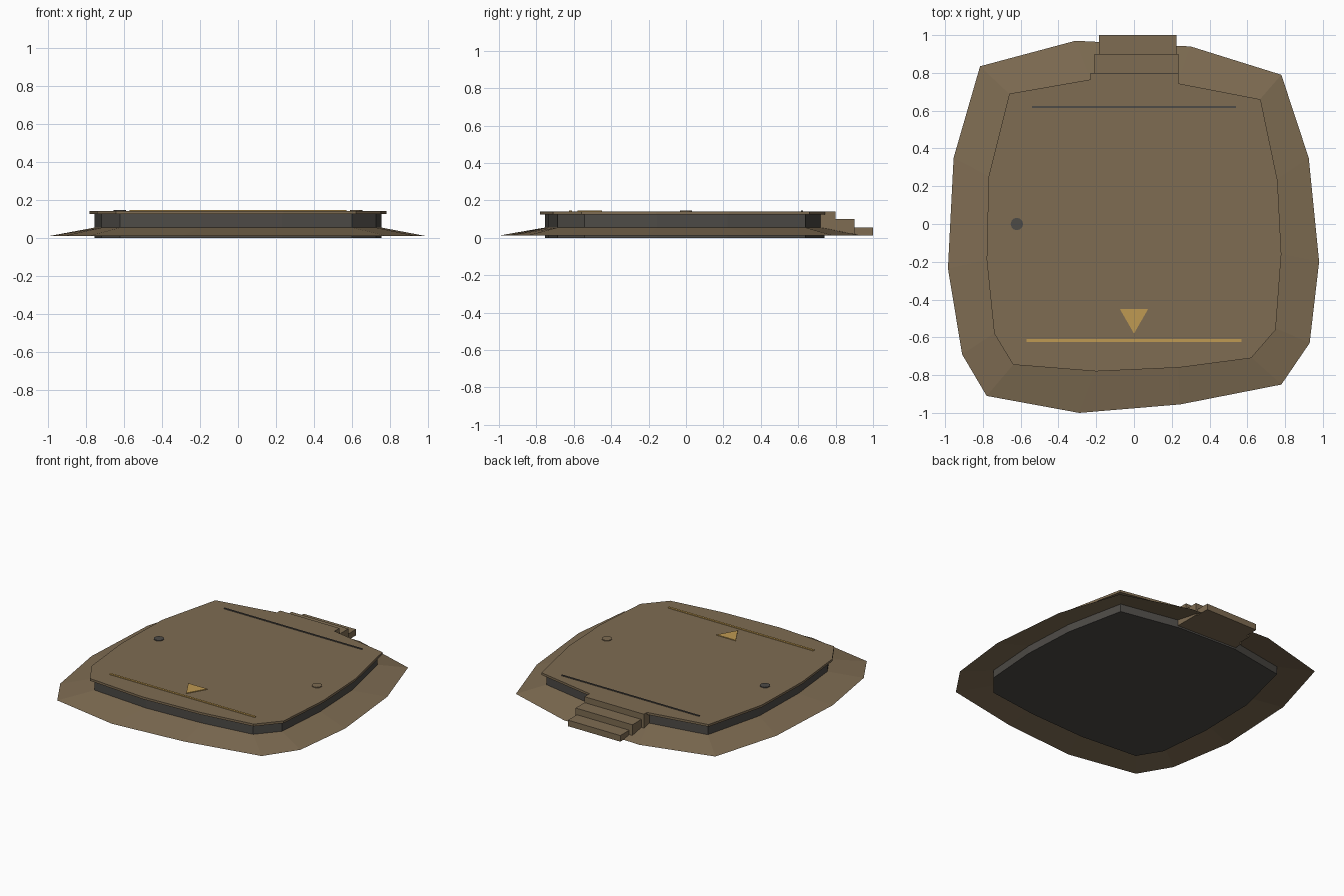
import bpy
import bmesh
import math

if "Cube" in bpy.data.objects:
    bpy.data.objects.remove(bpy.data.objects["Cube"], do_unlink=True)


def make_material(name, colour):
    mat = bpy.data.materials.new(name)
    mat.use_nodes = True
    mat.diffuse_color = (*colour, 1)
    mat.node_tree.nodes["Principled BSDF"].inputs["Base Color"].default_value = (*colour, 1)
    return mat


brown = make_material("sandy brown", (0.21, 0.15, 0.085))
dark = make_material("dark grey", (0.075, 0.07, 0.062))
gold = make_material("gold", (0.52, 0.32, 0.085))


def finish(bm, name, mat):
    mesh = bpy.data.meshes.new(name)
    bm.to_mesh(mesh)
    bm.free()
    mesh.materials.append(mat)
    obj = bpy.data.objects.new(name, mesh)
    bpy.context.collection.objects.link(obj)
    return obj


def ring(bm, outline, z):
    return [bm.verts.new((x, y, z)) for x, y in outline]


def bridge(bm, low, high):
    for i in range(len(low)):
        j = (i + 1) % len(low)
        bm.faces.new((low[i], low[j], high[j], high[i]))


def prism(name, outline, bottom, top, mat):
    """Closed upright prism over a flat outline."""
    bm = bmesh.new()
    low, high = ring(bm, outline, bottom), ring(bm, outline, top)
    bridge(bm, low, high)
    bm.faces.new(low[::-1])
    bm.faces.new(high)
    bmesh.ops.recalc_face_normals(bm, faces=bm.faces)
    return finish(bm, name, mat)


def box(name, x0, x1, y0, y1, bottom, top, mat):
    return prism(name, [(x0, y0), (x1, y0), (x1, y1), (x0, y1)], bottom, top, mat)


# Irregular outlines, counter-clockwise from the back left corner
deck_outline = [
    (-0.66, 0.69), (-0.77, 0.25), (-0.78, -0.19), (-0.74, -0.58), (-0.64, -0.745),
    (-0.20, -0.78), (0.24, -0.76), (0.62, -0.71), (0.75, -0.56), (0.78, -0.16),
    (0.76, 0.23), (0.67, 0.66), (0.23, 0.745), (-0.23, 0.765)]
rim_outline = [
    (-0.815, 0.835), (-0.955, 0.35), (-0.985, -0.235), (-0.91, -0.69), (-0.78, -0.91),
    (-0.29, -1.0), (0.245, -0.955), (0.78, -0.85), (0.93, -0.63), (0.98, -0.2),
    (0.925, 0.35), (0.78, 0.79), (0.3, 0.94), (-0.31, 0.97)]
wall_outline = [(x * 0.967, y * 0.967) for x, y in deck_outline]

# Base block and overhanging deck slab
TOP = 0.142
prism("base_wall", wall_outline, 0, 0.126, dark)
prism("deck", deck_outline, 0.126, TOP, brown)

# Sloping apron sheet around the base
bm = bmesh.new()
bridge(bm, ring(bm, rim_outline, 0.012), ring(bm, wall_outline, 0.055))
finish(bm, "apron", brown)

# Steps at the back
for i, (x0, x1, top) in enumerate([(-0.23, 0.235, TOP), (-0.21, 0.235, 0.1), (-0.185, 0.225, 0.055)]):
    box("step_%d" % (i + 1), x0, x1, 0.7 + 0.1 * i, 0.8 + 0.1 * i, 0.012, top, brown)

# Deck markings
MARK = TOP + 0.005
box("back_line", -0.54, 0.54, 0.615, 0.625, TOP, MARK, dark)
box("front_line", -0.57, 0.57, -0.625, -0.61, TOP, MARK, gold)
prism("arrow", [(-0.075, -0.45), (0, -0.58), (0.075, -0.45)], TOP, MARK, gold)

# Side studs
for name, side, mat in (("right_stud", -1, dark), ("left_stud", 1, brown)):
    circle = [(side * 0.62 + 0.033 * math.cos(a), 0.033 * math.sin(a))
              for a in (math.tau * k / 12 for k in range(12))]
    prism(name, circle, TOP, MARK, mat)
